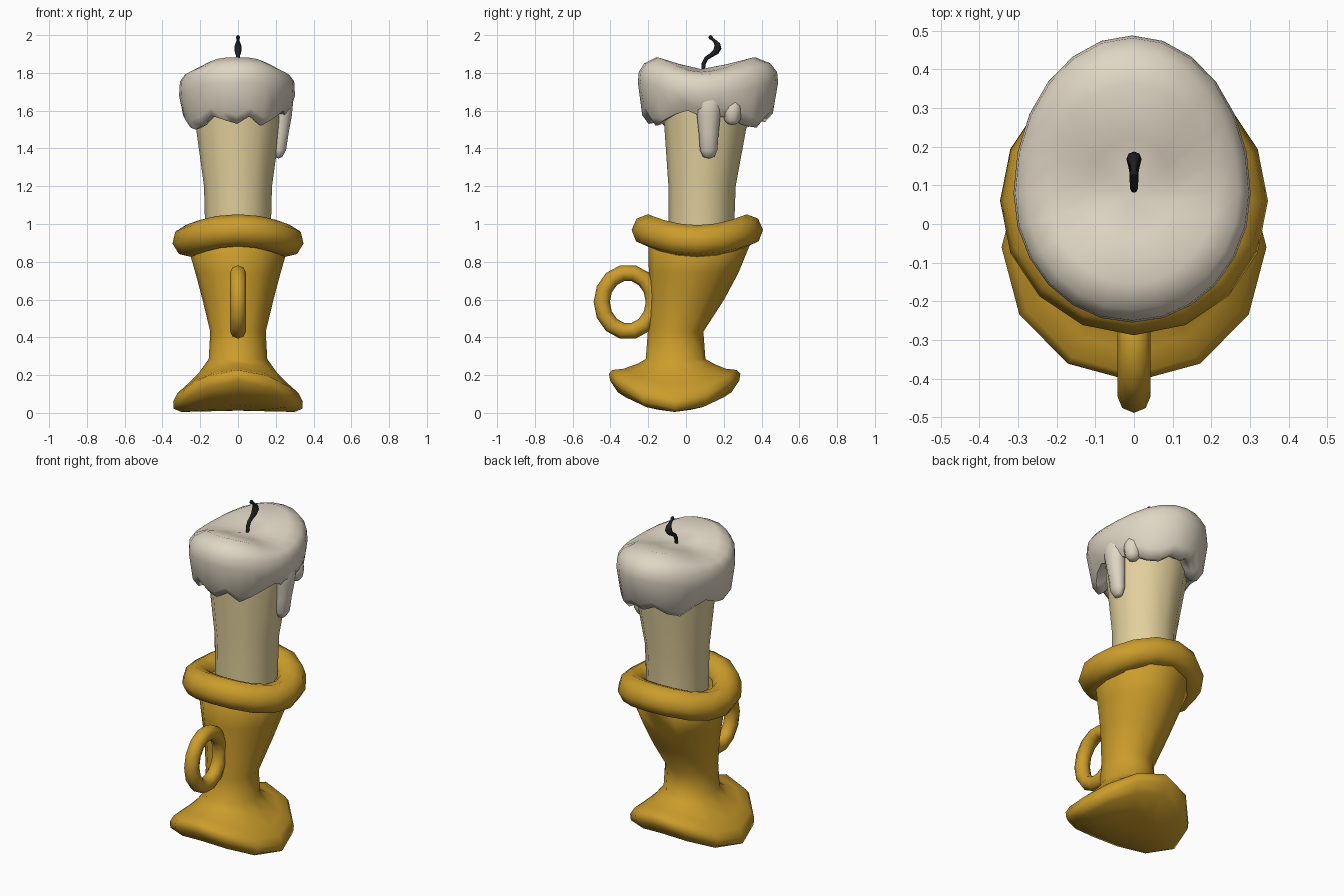
import bpy, bmesh, math

cube = bpy.data.objects.get("Cube")
if cube:
    bpy.data.objects.remove(cube)


def material(name, rgb):
    m = bpy.data.materials.new(name)
    m.use_nodes = True
    m.diffuse_color = (*rgb, 1)
    bsdf = m.node_tree.nodes["Principled BSDF"]
    bsdf.inputs["Base Color"].default_value = (*rgb, 1)
    bsdf.inputs["Roughness"].default_value = 0.6
    return m


GOLD = material("gold", (0.60, 0.335, 0.024))
TALLOW = material("tallow", (0.76, 0.63, 0.33))
WAX = material("pale_wax", (0.74, 0.67, 0.55))
SOOT = material("soot_black", (0.012, 0.014, 0.016))


def smooth(ob, angle):
    bpy.ops.object.select_all(action='DESELECT')
    ob.select_set(True)
    bpy.context.view_layer.objects.active = ob
    bpy.ops.object.shade_smooth_by_angle(angle=math.radians(angle))


def skin(name, rings, mat, bottom, top, angle=60):
    """Join equal rings of points, closing both ends to a centre point."""
    bm = bmesh.new()
    loops = [[bm.verts.new(p) for p in ring] for ring in rings]
    n = len(loops[0])
    low, high = bm.verts.new(bottom), bm.verts.new(top)
    for i in range(n):
        j = (i + 1) % n
        for a, b in zip(loops, loops[1:]):
            bm.faces.new((a[i], a[j], b[j], b[i]))
        bm.faces.new((loops[0][j], loops[0][i], low))
        bm.faces.new((loops[-1][i], loops[-1][j], high))
    bmesh.ops.recalc_face_normals(bm, faces=bm.faces)
    me = bpy.data.meshes.new(name)
    bm.to_mesh(me)
    bm.free()
    me.materials.append(mat)
    ob = bpy.data.objects.new(name, me)
    bpy.context.collection.objects.link(ob)
    smooth(ob, angle)
    return ob


def oval(z, cx, cy, rx, ry, sag=0, n=12):
    """Oval ring whose front and back curl up by sag."""
    pts = []
    for i in range(n):
        a = math.tau * i / n
        dy = ry * math.cos(a)
        pts.append((cx + rx * math.sin(a), cy + dy, z + sag * dy * dy))
    return pts


def tube(name, pts, radii, mat, closed):
    cu = bpy.data.curves.new(name, 'CURVE')
    cu.dimensions = '3D'
    cu.bevel_depth = 1
    cu.bevel_resolution = 2
    cu.use_fill_caps = True
    sp = cu.splines.new('POLY')
    sp.points.add(len(pts) - 1)
    for p, co, r in zip(sp.points, pts, radii):
        p.co = (*co, 1)
        p.radius = r
    sp.use_cyclic_u = closed
    cu.materials.append(mat)
    ob = bpy.data.objects.new(name, cu)
    bpy.context.collection.objects.link(ob)
    bpy.ops.object.select_all(action='DESELECT')
    ob.select_set(True)
    bpy.context.view_layer.objects.active = ob
    bpy.ops.object.convert(target='MESH')
    smooth(bpy.context.object, 60)


# Holder: curled foot, pinched neck and flared cup (z, y, x radius, y radius, sag)
holder = [
    (0.008, -0.06, 0.17, 0.17, 1.15),
    (0.005, -0.06, 0.3, 0.3, 1.15),
    (0.022, -0.06, 0.34, 0.342, 1.27),
    (0.06, -0.06, 0.343, 0.348, 1.22),
    (0.105, -0.06, 0.32, 0.33, 1.12),
    (0.15, -0.06, 0.27, 0.27, 1.15),
    (0.215, -0.055, 0.205, 0.2, 1.15),
    (0.285, -0.055, 0.155, 0.158, 0),
    (0.43, -0.055, 0.147, 0.147, 0),
    (0.6, 0.005, 0.188, 0.197, 0),
    (0.74, 0.04, 0.225, 0.237, 0),
    (0.86, 0.07, 0.26, 0.268, 0.4),
    (0.94, 0.07, 0.2, 0.2, 0.75),
]
skin("holder_body", [oval(z, 0, y, rx, ry, s) for z, y, rx, ry, s in holder],
     GOLD, (0, -0.06, 0.012), (0, 0.07, 0.93))

# Drooping rim around the cup
rim = oval(0.91, 0, 0.06, 0.263, 0.263, 0.82, 16)
tube("holder_rim", rim, [0.085] * 16, GOLD, True)

# Ring handle at the front
handle = []
for i in range(14):
    a = math.tau * i / 14
    handle.append((0, -0.308 + 0.138 * math.cos(a), 0.587 + 0.156 * math.sin(a)))
tube("handle", handle, [0.043] * 14, GOLD, True)

# Candle shaft, widening upward
candle = [(0.9, 0.08, 0.172, 0.172), (1.2, 0.085, 0.18, 0.178),
          (1.55, 0.105, 0.228, 0.222), (1.72, 0.11, 0.235, 0.235)]
skin("candle", [oval(z, 0, y, rx, ry) for z, y, rx, ry in candle],
     TALLOW, (0, 0.08, 0.9), (0, 0.11, 1.72))

# Melted wax cap: ragged hem, belly, soft lip and a saddle-shaped top
HEM = [1.54, 1.55, 1.51, 1.52, 1.56, 1.57, 1.57, 1.6, 1.58, 1.55, 1.52, 1.57,
       1.53, 1.55, 1.57, 1.52, 1.5, 1.51, 1.53, 1.57, 1.55, 1.51, 1.53, 1.57]


def cap_ring(scale, height):
    pts = []
    for i, hem in enumerate(HEM):
        a = math.tau * i / len(HEM)
        ry = 0.408 if math.cos(a) > 0 else 0.335
        ridge = 1 - abs(math.sin(a)) ** 3
        pts.append((-0.005 + 0.307 * scale * math.sin(a),
                    0.08 + ry * scale * math.cos(a), height(hem, ridge)))
    return pts


cap = [
    cap_ring(0.6, lambda h, r: h + 0.045),
    cap_ring(0.74, lambda h, r: h + 0.005),
    cap_ring(0.83, lambda h, r: h),
    cap_ring(0.93, lambda h, r: h + 0.045),
    cap_ring(1.0, lambda h, r: 1.68 + 0.07 * r),
    cap_ring(0.985, lambda h, r: 1.755 + 0.05 * r),
    cap_ring(0.9, lambda h, r: 1.79 + 0.06 * r),
    cap_ring(0.7, lambda h, r: 1.805 + 0.078 * r),
    cap_ring(0.35, lambda h, r: 1.812 + 0.035 * r),
]
skin("wax_cap", cap, WAX, (0, 0.08, 1.64), (0, 0.08, 1.82))

# Wax drips running down the side (z, x, y, x radius, y radius)
long_drip = [(1.355, 0.215, 0.12, 0.02, 0.03), (1.39, 0.22, 0.12, 0.036, 0.046),
             (1.48, 0.225, 0.12, 0.045, 0.052), (1.57, 0.235, 0.12, 0.052, 0.062),
             (1.64, 0.238, 0.12, 0.056, 0.075), (1.72, 0.225, 0.12, 0.05, 0.06)]
short_drip = [(1.53, 0.215, 0.245, 0.025, 0.025), (1.55, 0.215, 0.245, 0.042, 0.042),
              (1.6, 0.215, 0.245, 0.052, 0.05), (1.68, 0.2, 0.245, 0.05, 0.05)]
for name, drip in (("long_drip", long_drip), ("short_drip", short_drip)):
    ends = [(x, y, z) for z, x, y, rx, ry in (drip[0], drip[-1])]
    skin(name, [oval(z, x, y, rx, ry, 0, 10) for z, x, y, rx, ry in drip],
         WAX, (ends[0][0], ends[0][1], ends[0][2] - 0.008), ends[1], 80)

# Curled burnt wick with a knob and a small tip
wick = [(0.09, 1.81, 0.009), (0.094, 1.85, 0.011), (0.108, 1.877, 0.011),
        (0.135, 1.895, 0.012), (0.158, 1.912, 0.017), (0.168, 1.932, 0.02),
        (0.166, 1.95, 0.016), (0.152, 1.968, 0.009), (0.138, 1.98, 0.008),
        (0.13, 1.988, 0.012), (0.124, 1.996, 0.006)]
tube("wick", [(0, y, z) for y, z, r in wick], [r for y, z, r in wick], SOOT, False)
